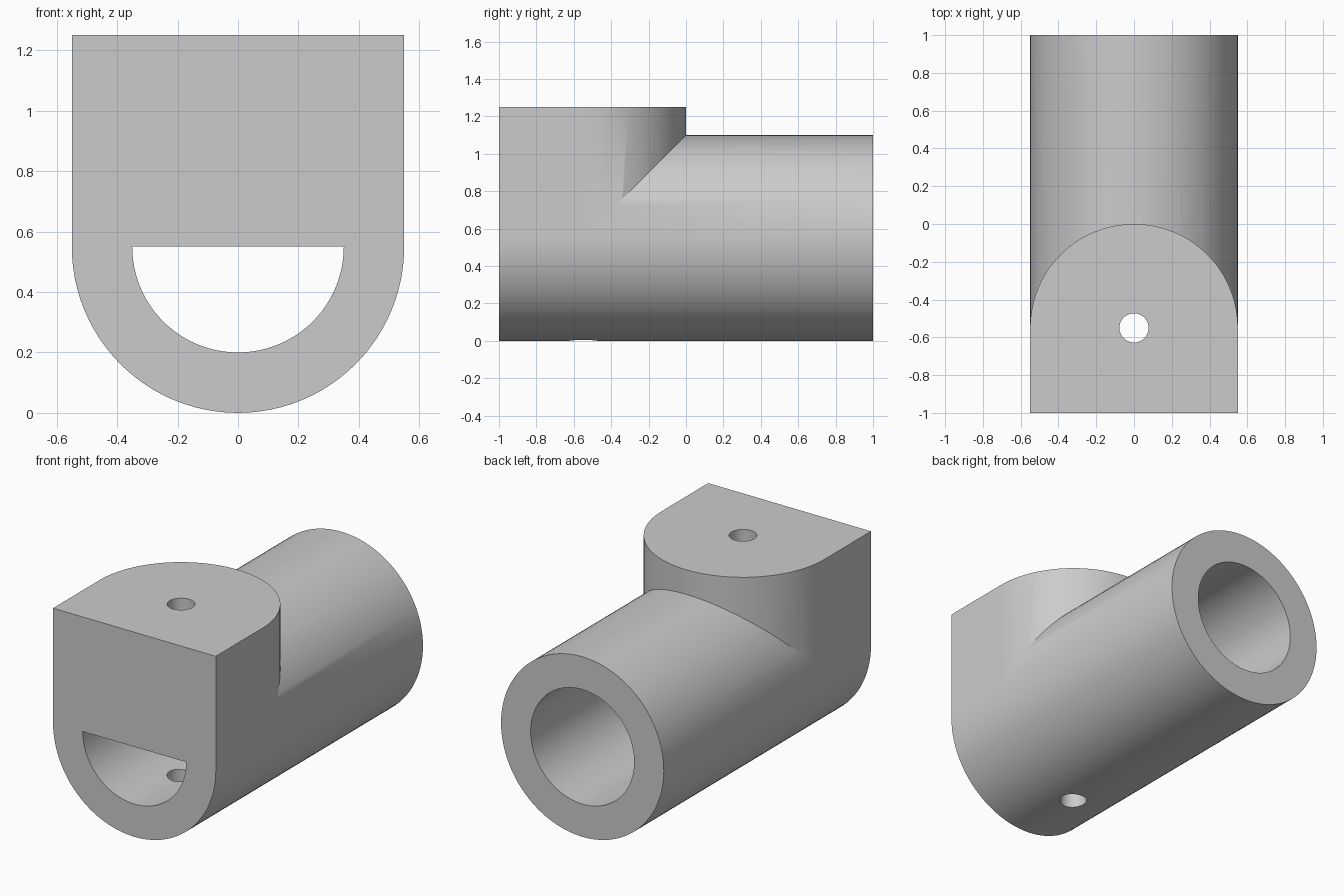
import bpy
import bmesh
from math import sin, cos, pi, radians
from mathutils import Matrix

cube = bpy.data.objects.get("Cube")
if cube:
    bpy.data.objects.remove(cube, do_unlink=True)

R, BORE, PIN, TOP, SEG = 0.55, 0.35, 0.077, 1.25, 96

grey = bpy.data.materials.new("plain grey")
grey.use_nodes = True
colour = (0.6, 0.6, 0.6, 1)
grey.diffuse_color = colour
grey.node_tree.nodes["Principled BSDF"].inputs["Base Color"].default_value = colour


def finish(name, bm):
    bmesh.ops.recalc_face_normals(bm, faces=bm.faces)
    mesh = bpy.data.meshes.new(name)
    bm.to_mesh(mesh)
    bm.free()
    mesh.materials.append(grey)
    ob = bpy.data.objects.new(name, mesh)
    bpy.context.collection.objects.link(ob)
    return ob


def cylinder(name, radius, length, centre, along_y=False):
    bm = bmesh.new()
    turn = Matrix.Rotation(pi / 2, 4, 'X') if along_y else Matrix()
    bmesh.ops.create_cone(bm, cap_ends=True, segments=SEG, radius1=radius,
                          radius2=radius, depth=length,
                          matrix=Matrix.Translation(centre) @ turn)
    return finish(name, bm)


def combine(target, other, operation):
    mod = target.modifiers.new(operation.lower(), 'BOOLEAN')
    mod.operation, mod.object, mod.solver = operation, other, 'EXACT'
    bpy.context.view_layer.objects.active = target
    bpy.ops.object.modifier_apply(modifier=mod.name)
    bpy.data.objects.remove(other, do_unlink=True)


# Round tube with a through bore
body = cylinder("tube_with_clamp_block", R, 2, (0, 0, R), True)
combine(body, cylinder("bore_cutter", BORE, 2.4, (0, 0, R), True), 'DIFFERENCE')

# Block with a rounded back, filling the upper half of the front bore
bm = bmesh.new()
arc = [(R * cos(pi * i / 48), R * sin(pi * i / 48) - R) for i in range(49)]
outline = [(-R, -1), (R, -1)] + arc
face = bm.faces.new([bm.verts.new((x, y, R)) for x, y in outline])
grown = bmesh.ops.extrude_face_region(bm, geom=[face])["geom"]
bmesh.ops.translate(bm, vec=(0, 0, TOP - R),
                    verts=[v for v in grown if isinstance(v, bmesh.types.BMVert)])
combine(body, finish("block", bm), 'UNION')

# Vertical pin hole through the block and the tube floor
combine(body, cylinder("pin_cutter", PIN, 3, (0, -R, 0.6)), 'DIFFERENCE')

bpy.ops.object.select_all(action='DESELECT')
body.select_set(True)
bpy.context.view_layer.objects.active = body
bpy.ops.object.shade_smooth_by_angle(angle=radians(30))
